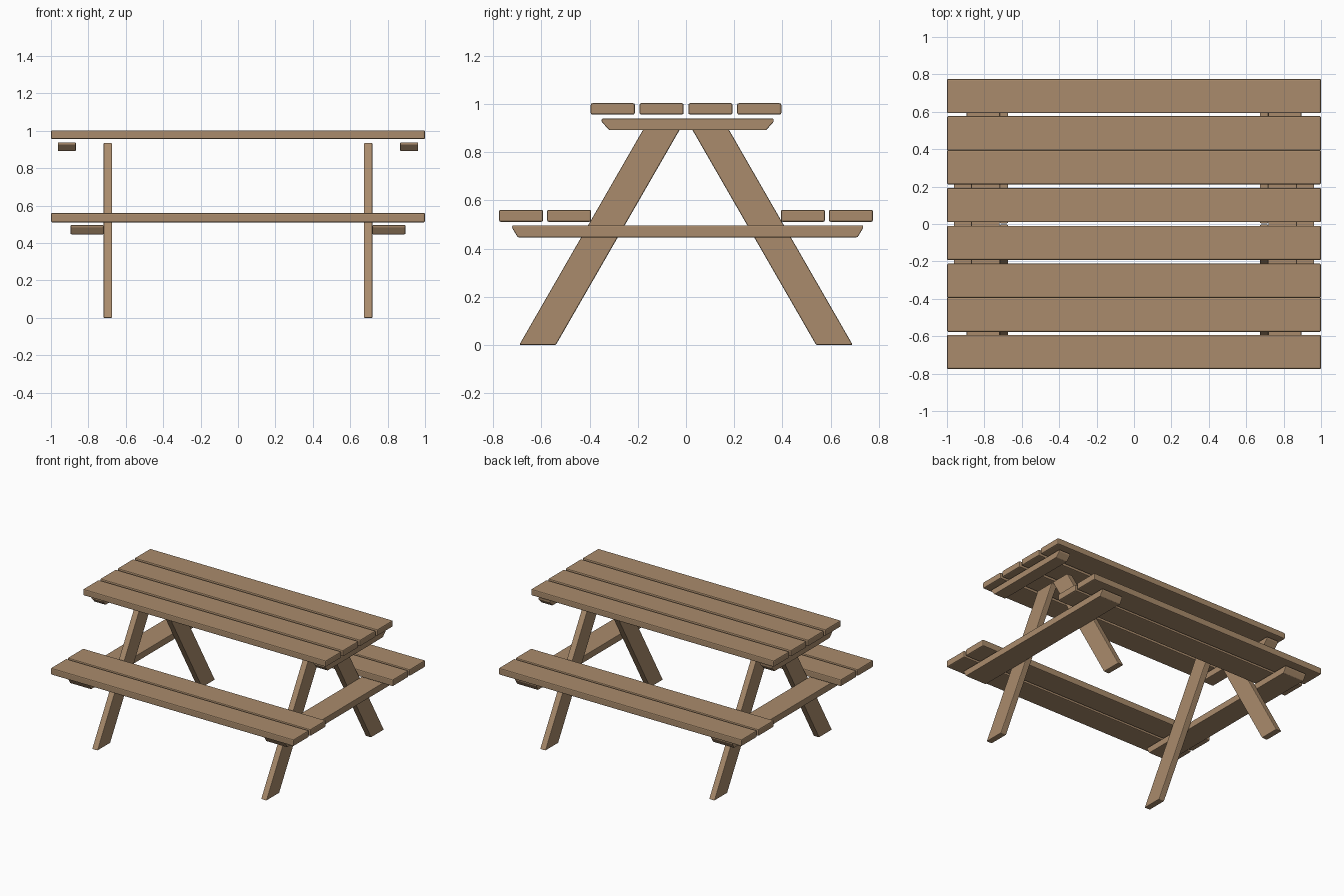
import bpy, bmesh
from mathutils import Vector

if "Cube" in bpy.data.objects:
    bpy.data.objects.remove(bpy.data.objects["Cube"])

wood = bpy.data.materials.new("brown wood")
wood.diffuse_color = (0.40, 0.26, 0.15, 1)
wood.use_nodes = True
wood.node_tree.nodes["Principled BSDF"].inputs["Base Color"].default_value = wood.diffuse_color


def board(name, profile, x0, x1, bevel=0.007):
    """Extrude a (y, z) profile along x and soften its edges."""
    bm = bmesh.new()
    face = bm.faces.new([bm.verts.new((x0, y, z)) for y, z in profile])
    ext = bmesh.ops.extrude_face_region(bm, geom=[face])
    moved = [v for v in ext["geom"] if isinstance(v, bmesh.types.BMVert)]
    bmesh.ops.translate(bm, verts=moved, vec=Vector((x1 - x0, 0, 0)))
    bmesh.ops.recalc_face_normals(bm, faces=bm.faces)
    bmesh.ops.bevel(bm, geom=list(bm.edges), offset=bevel, segments=2,
                    profile=0.5, affect='EDGES')
    me = bpy.data.meshes.new(name)
    bm.to_mesh(me)
    bm.free()
    me.materials.append(wood)
    ob = bpy.data.objects.new(name, me)
    bpy.context.collection.objects.link(ob)
    return ob


def rect(y, w, z0, z1):
    return [(y - w / 2, z0), (y + w / 2, z0), (y + w / 2, z1), (y - w / 2, z1)]


# table top planks
for i in range(4):
    board("top_plank", rect((i - 1.5) * 0.2025, 0.183, 0.956, 1.003), -1, 1)

# seat planks, two on each side
for side in (-1, 1):
    for y in (0.485, 0.684):
        board("seat_plank", rect(side * y, 0.183, 0.511, 0.561), -1, 1)

for end in (-1, 1):
    # cleat under the table top, with slanted ends
    board("top_cleat", [(-0.318, 0.891), (0.332, 0.891), (0.364, 0.926),
                        (0.364, 0.939), (-0.350, 0.939), (-0.350, 0.926)],
          *sorted((end * 0.867, end * 0.963)), bevel=0.004)
    # wide cross board carrying the seats
    board("seat_support", [(-0.698, 0.447), (0.712, 0.447), (0.735, 0.485),
                           (0.735, 0.496), (-0.721, 0.496), (-0.721, 0.485)],
          *sorted((end * 0.719, end * 0.895)), bevel=0.004)
    # splayed legs meeting under the middle of the top
    for side in (-1, 1):
        board("leg", [(side * y, z) for y, z in
                      ((0.692, 0), (0.540, 0), (0.002, 0.935), (0.154, 0.935))],
              *sorted((end * 0.673, end * 0.719)), bevel=0.005)
